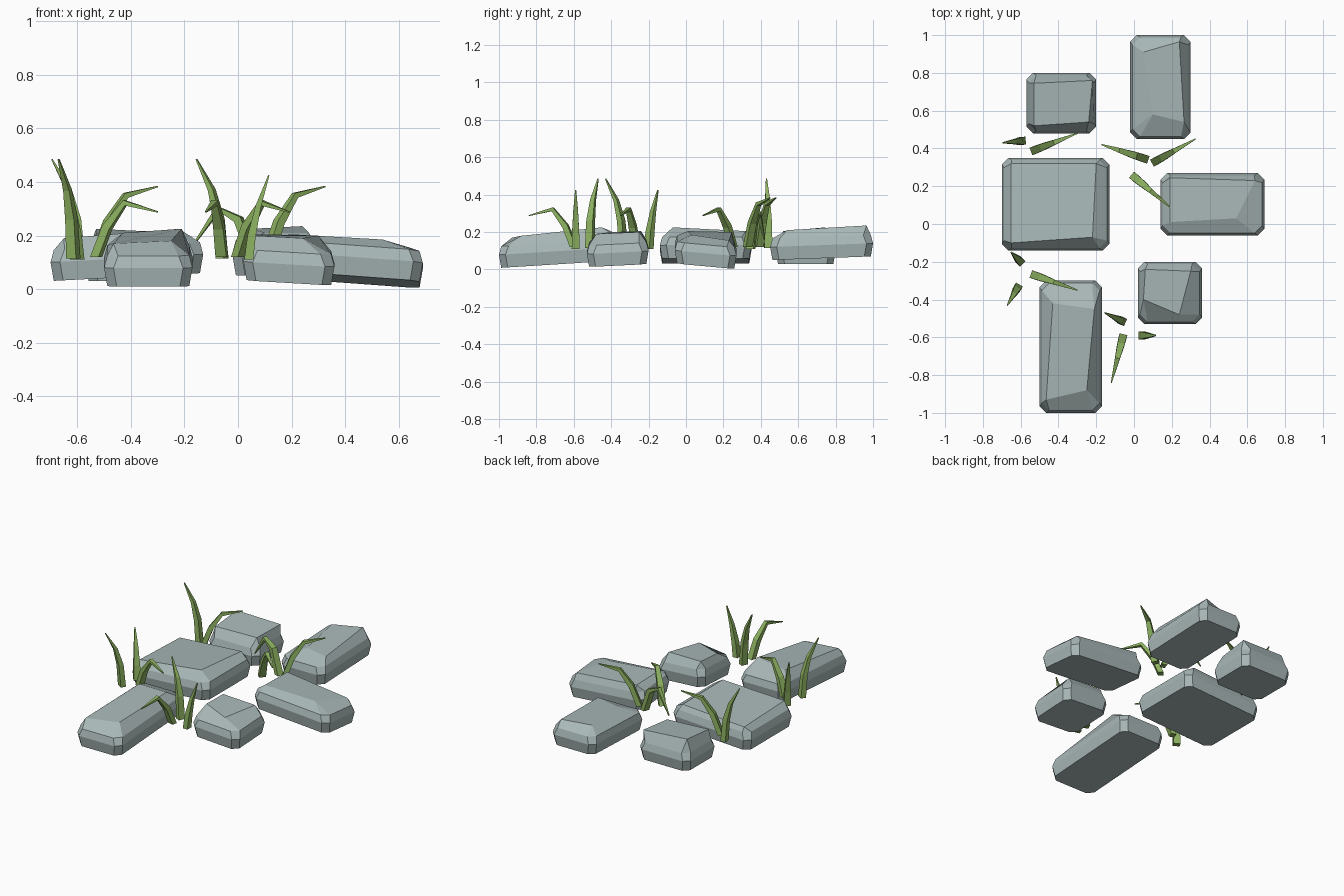
import bpy, bmesh
from mathutils import Vector

if "Cube" in bpy.data.objects:
    bpy.data.objects.remove(bpy.data.objects["Cube"])


def material(name, color):
    m = bpy.data.materials.new(name)
    m.diffuse_color = color
    m.use_nodes = True
    m.node_tree.nodes["Principled BSDF"].inputs["Base Color"].default_value = m.diffuse_color
    return m


STONE = material("stone_grey", (0.40, 0.48, 0.48, 1))
GRASS = material("grass_green", (0.27, 0.45, 0.12, 1))


def finish(name, bm, mat):
    bmesh.ops.recalc_face_normals(bm, faces=bm.faces)
    me = bpy.data.meshes.new(name)
    bm.to_mesh(me)
    bm.free()
    me.materials.append(mat)
    bpy.context.collection.objects.link(bpy.data.objects.new(name, me))


# Stone: chamfered rectangular rings closing onto an irregular top facet
def stone(name, x0, x1, y0, y1, base, top):
    cx, cy, hx, hy = (x0 + x1) / 2, (y0 + y1) / 2, (x1 - x0) / 2, (y1 - y0) / 2
    z0, tx, ty = base                     # base height and tilt along x and y
    bm = bmesh.new()
    rings = []
    for inset, rise, c in ((0.012, 0, 0.035), (0, 0.07, 0.035), (0.012, 0.115, 0.04)):
        a, b = hx - inset, hy - inset
        pts = [(-a, -b + c), (-a + c, -b), (a - c, -b), (a, -b + c),
               (a, b - c), (a - c, b), (-a + c, b), (-a, b - c)]
        rings.append([bm.verts.new((cx + x, cy + y, z0 + tx * x / hx + ty * y / hy + rise))
                      for x, y in pts])
    bm.faces.new(rings[0])
    for lo, hi in zip(rings, rings[1:]):
        for i in range(8):
            j = (i + 1) % 8
            bm.faces.new((lo[i], lo[j], hi[j], hi[i]))
    r, t = rings[-1], [bm.verts.new(p) for p in top]
    for k in range(4):
        a, b, c = r[2 * k], r[2 * k + 1], r[(2 * k + 2) % 8]
        bm.faces.new((a, b, t[k]))
        bm.faces.new((b, c, t[(k + 1) % 4], t[k]))
    bm.faces.new(t)
    finish(name, bm, STONE)


# Top facets run front-left, front-right, back-right, back-left
stone("stone_back_small", -0.57, -0.20, 0.48, 0.80, (0.03, 0, 0),
      [(-0.53, 0.52, 0.205), (-0.24, 0.54, 0.20), (-0.22, 0.76, 0.21), (-0.53, 0.745, 0.225)])
stone("stone_back_long", -0.02, 0.30, 0.45, 1.00, (0.06, 0, 0.01),
      [(0.10, 0.58, 0.21), (0.265, 0.54, 0.21), (0.24, 0.965, 0.235), (0.05, 0.91, 0.225)])
stone("stone_left_large", -0.70, -0.13, -0.14, 0.35, (0.045, 0.015, 0),
      [(-0.65, -0.10, 0.19), (-0.22, -0.07, 0.225), (-0.20, 0.32, 0.205), (-0.65, 0.32, 0.175)])
stone("stone_right", 0.14, 0.69, -0.06, 0.27, (0.036, -0.02, -0.015),
      [(0.19, 0.01, 0.205), (0.54, 0.03, 0.185), (0.64, 0.23, 0.155), (0.19, 0.245, 0.20)])
stone("stone_front_small", 0.02, 0.36, -0.53, -0.20, (0.03, -0.01, 0.008),
      [(0.05, -0.40, 0.20), (0.24, -0.48, 0.19), (0.30, -0.25, 0.20), (0.06, -0.24, 0.205)])
stone("stone_front_long", -0.50, -0.17, -1.00, -0.30, (0.03, 0, 0.022),
      [(-0.465, -0.93, 0.17), (-0.25, -0.88, 0.18), (-0.21, -0.45, 0.225), (-0.43, -0.42, 0.21)])


# Grass blade: four-sided tapering sweep from root to tip
# shape entries are (fraction of horizontal reach, height)
def blade(i, x0, y0, x1, y1, shape):
    root, reach = Vector((x0, y0, 0)), Vector((x1 - x0, y1 - y0, 0))
    path = [root + reach * f + Vector((0, 0, z)) for f, z in shape]
    side = Vector((0, 0, 1)).cross(reach).normalized()
    widths = (0.021, 0.019, 0.013, 0.003)
    bm = bmesh.new()
    prev = None
    for k, p in enumerate(path):
        tan = path[min(k + 1, 3)] - path[max(k - 1, 0)]
        if k == 0:
            tan = Vector((0, 0, 1))
        s = side * widths[k]
        n = tan.cross(side).normalized() * widths[k] * 0.8
        ring = [bm.verts.new(p + q) for q in (s + n, n - s, -s - n, s - n)]
        if prev:
            for a in range(4):
                b = (a + 1) % 4
                bm.faces.new((prev[a], prev[b], ring[b], ring[a]))
        else:
            bm.faces.new(ring)
        prev = ring
    bm.faces.new(prev)
    finish(f"grass_blade_{i}", bm, GRASS)


tall = [(0, 0.115), (0.12, 0.26), (0.40, 0.37), (1, 0.485)]
upright = [(0, 0.11), (0.15, 0.20), (0.48, 0.31), (1, 0.425)]
arched = [(0, 0.12), (0.20, 0.25), (0.48, 0.35), (1, 0.383)]
bent = [(0, 0.12), (0.18, 0.23), (0.47, 0.322), (1, 0.288)]
droop = [(0, 0.11), (0.25, 0.26), (0.58, 0.30), (1, 0.16)]

for i, spec in enumerate([
    (-0.59, 0.44, -0.695, 0.43, tall),
    (-0.53, 0.39, -0.30, 0.48, arched),
    (-0.53, -0.27, -0.30, -0.35, bent),
    (-0.60, -0.20, -0.65, -0.15, upright),
    (-0.615, -0.335, -0.67, -0.43, tall),
    (0.06, 0.345, -0.17, 0.42, droop),
    (0.11, 0.33, 0.325, 0.45, arched),
    (0.00, 0.25, 0.19, 0.09, bent),
    (-0.06, -0.515, -0.155, -0.47, tall),
    (-0.06, -0.60, -0.12, -0.84, bent),
    (0.04, -0.59, 0.115, -0.59, upright),
]):
    blade(i + 1, *spec)
